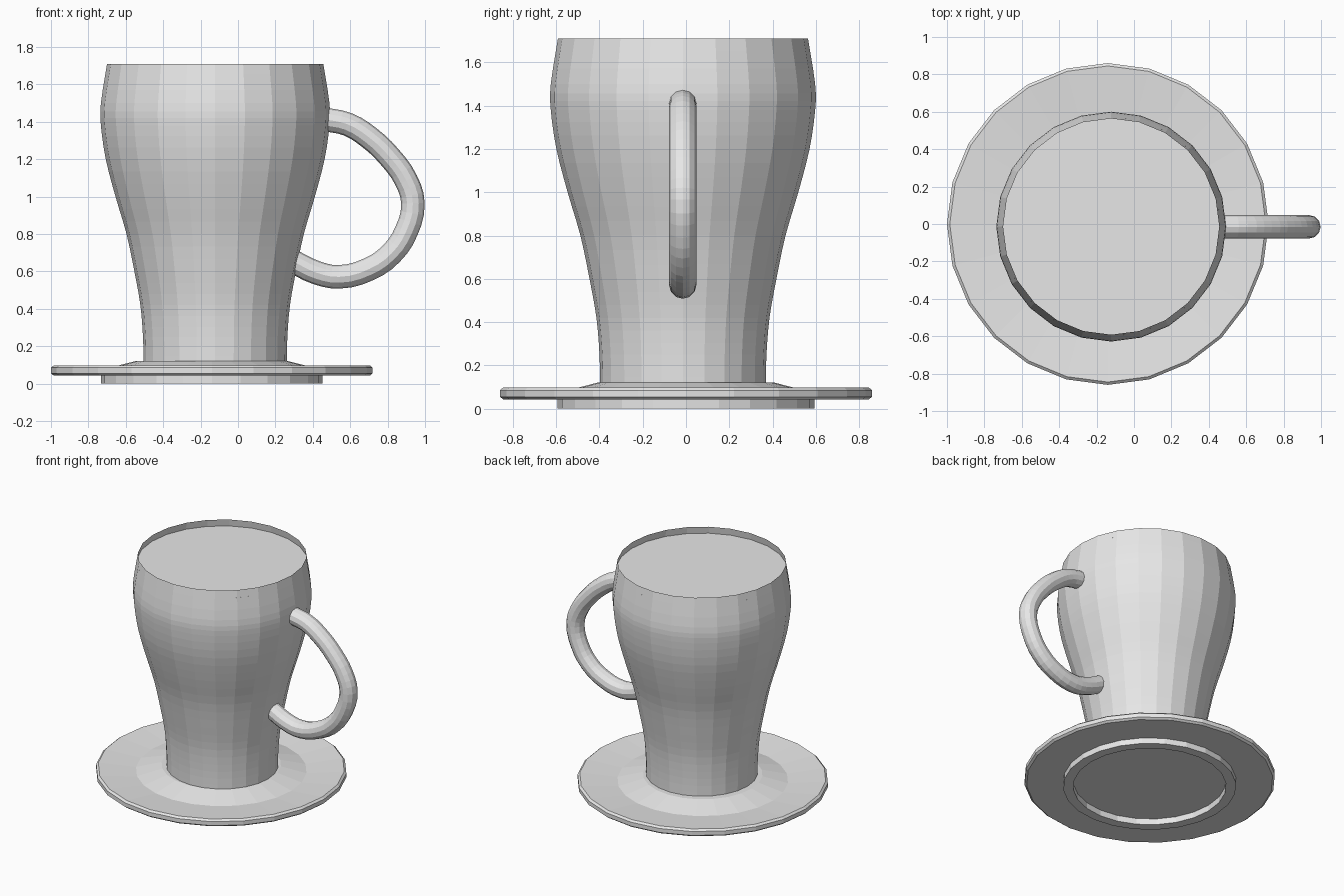
import bpy
import bmesh
from math import sin, cos, tau

if "Cube" in bpy.data.objects:
    bpy.data.objects.remove(bpy.data.objects["Cube"], do_unlink=True)

SIDES = 24

grey = bpy.data.materials.new("plain_grey")
grey.use_nodes = True
grey.diffuse_color = (0.8, 0.8, 0.8, 1)
grey.node_tree.nodes["Principled BSDF"].inputs["Base Color"].default_value = (0.8, 0.8, 0.8, 1)


def smooth_profile(points, steps):
    """Catmull-Rom spline through (radius, height) points."""
    ext = [points[0]] + points + [points[-1]]
    out = []
    for a, b, c, d in zip(ext, ext[1:], ext[2:], ext[3:]):
        for i in range(steps):
            t = i / steps
            out.append(tuple(
                q + 0.5 * t * (r - p + t * (2 * p - 5 * q + 4 * r - s + t * (3 * (q - r) + s - p)))
                for p, q, r, s in zip(a, b, c, d)))
    return out + [points[-1]]


def lathe(name, profile, center, cap_start=False, cap_end=False):
    """Turn a profile, listed from bottom to top on the outside, about the vertical axis."""
    bm = bmesh.new()
    rings = [[bm.verts.new((r * cos(tau * i / SIDES), r * sin(tau * i / SIDES), z))
              for i in range(SIDES)] for r, z in profile]
    for low, high in zip(rings, rings[1:]):
        for i in range(SIDES):
            j = (i + 1) % SIDES
            bm.faces.new((low[i], low[j], high[j], high[i]))
    if cap_start:
        bm.faces.new(rings[0][::-1])
    if cap_end:
        bm.faces.new(rings[-1])
    mesh = bpy.data.meshes.new(name)
    bm.to_mesh(mesh)
    bm.free()
    mesh.materials.append(grey)
    obj = bpy.data.objects.new(name, mesh)
    obj.location = (*center, 0)
    bpy.context.collection.objects.link(obj)
    return obj


# Saucer: recessed underside, foot ring, rounded rim, shallow dip and raised seat
lathe("saucer", [(0.524, 0.045), (0.524, 0), (0.593, 0), (0.593, 0.043), (0.845, 0.043),
                 (0.86, 0.055), (0.86, 0.085), (0.845, 0.098), (0.586, 0.075), (0.41, 0.12)],
      (-0.14, 0), cap_start=True, cap_end=True)

# Cup wall: a thin shell, narrow below and bulging above
CUP = (-0.122, -0.014)
wall = [(0.383, 0.115), (0.386, 0.25), (0.4, 0.42), (0.432, 0.6), (0.474, 0.8),
        (0.533, 1.0), (0.585, 1.2), (0.611, 1.38), (0.611, 1.5), (0.578, 1.71)]
lathe("cup_wall", smooth_profile(wall, 3), CUP, cap_start=True)

# Drink surface just under the rim
lathe("drink_surface", [(0.587, 1.657)], CUP, cap_end=True)

# Handle: a round tube along a curved path
path = [(0.47, 1.412), (0.585, 1.387), (0.7, 1.317), (0.815, 1.207), (0.9, 1.085),
        (0.935, 0.965), (0.9, 0.815), (0.82, 0.695), (0.7, 0.612), (0.54, 0.571),
        (0.42, 0.593), (0.3, 0.65)]
curve = bpy.data.curves.new("handle", "CURVE")
curve.dimensions = "3D"
curve.bevel_depth = 0.063
curve.bevel_resolution = 4
curve.resolution_u = 3
curve.use_fill_caps = True
spline = curve.splines.new("BEZIER")
spline.bezier_points.add(len(path) - 1)
for point, (x, z) in zip(spline.bezier_points, path):
    point.co = (x, -0.015, z)
    point.handle_left_type = point.handle_right_type = "AUTO"
spline.use_smooth = False
curve.materials.append(grey)
handle = bpy.data.objects.new("handle", curve)
bpy.context.collection.objects.link(handle)
